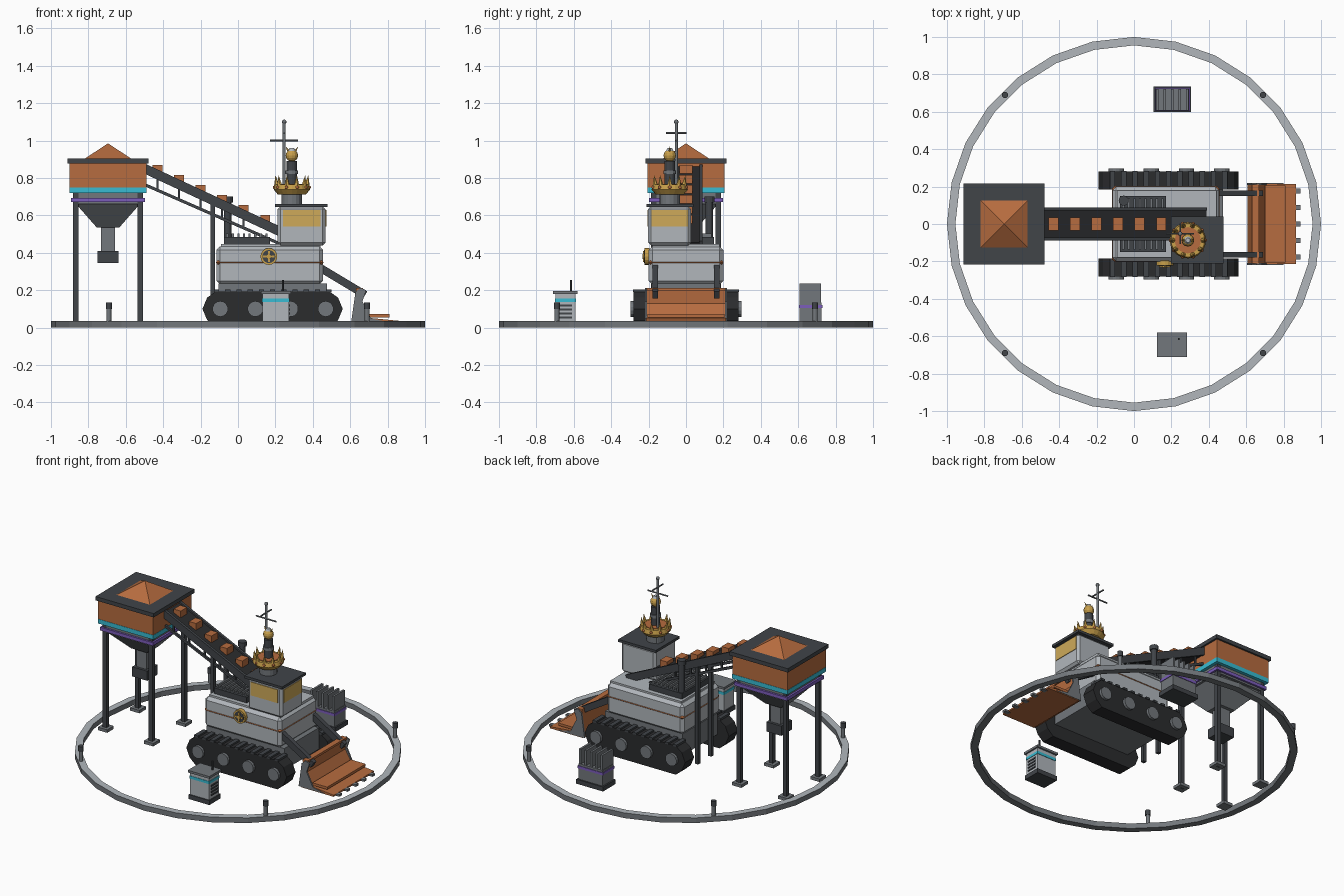
import bpy, bmesh, math
from mathutils import Matrix, Vector

if "Cube" in bpy.data.objects:
    bpy.data.objects.remove(bpy.data.objects["Cube"], do_unlink=True)


def material(name, r, g, b):
    m = bpy.data.materials.new(name)
    m.use_nodes = True
    m.diffuse_color = (r, g, b, 1)
    m.node_tree.nodes["Principled BSDF"].inputs["Base Color"].default_value = (r, g, b, 1)
    return m


LIGHT = material("light grey paint", .44, .47, .50)
STEEL = material("mid grey steel", .17, .185, .20)
DARK = material("charcoal steel", .052, .058, .066)
RUBBER = material("black rubber", .024, .025, .027)
COPPER = material("copper orange", .47, .15, .05)
GOLD = material("gold", .58, .35, .07)
AMBER = material("amber glass", .62, .40, .10)
CYAN = material("cyan band", .04, .50, .65)
PURPLE = material("purple band", .20, .11, .50)


def finish(name, bm, *mats, bevel=0):
    bmesh.ops.recalc_face_normals(bm, faces=bm.faces)
    me = bpy.data.meshes.new(name)
    bm.to_mesh(me)
    bm.free()
    for m in mats:
        me.materials.append(m)
    ob = bpy.data.objects.new(name, me)
    bpy.context.collection.objects.link(ob)
    if bevel:
        mod = ob.modifiers.new("bevel", "BEVEL")
        mod.width = bevel
        mod.segments = 1
    return ob


def box(name, mat, x, y, z, bevel=0):
    """Box from its ranges along the three axes."""
    bm = bmesh.new()
    mid = [(a + b) / 2 for a, b in (x, y, z)]
    size = [b - a for a, b in (x, y, z)]
    bmesh.ops.create_cube(bm, size=1, matrix=Matrix.Translation(mid) @ Matrix.Diagonal((*size, 1)))
    return finish(name, bm, mat, bevel=bevel)


def block(name, mat, cx, cy, half, z0, z1, half_top=None):
    """Square block or tapered frustum."""
    bm = bmesh.new()
    top = half if half_top is None else half_top
    s = math.sqrt(2)
    bmesh.ops.create_cone(bm, cap_ends=True, segments=4, radius1=half * s, radius2=top * s, depth=z1 - z0,
                          matrix=Matrix.Translation((cx, cy, (z0 + z1) / 2)) @ Matrix.Rotation(math.pi / 4, 4, "Z"))
    return finish(name, bm, mat)


def rod(name, mat, p, q, r, r2=None, sides=12):
    """Cylinder or cone between two points."""
    p, q = Vector(p), Vector(q)
    rot = (q - p).to_track_quat("Z", "Y").to_matrix().to_4x4()
    bm = bmesh.new()
    bmesh.ops.create_cone(bm, cap_ends=True, segments=sides, radius1=r, radius2=r if r2 is None else r2,
                          depth=(q - p).length, matrix=Matrix.Translation((p + q) / 2) @ rot)
    return finish(name, bm, mat)


def beam(name, mat, p, q, wide, tall):
    """Rectangular bar between two points."""
    p, q = Vector(p), Vector(q)
    rot = (q - p).to_track_quat("X", "Z").to_matrix().to_4x4()
    bm = bmesh.new()
    bmesh.ops.create_cube(bm, size=1, matrix=Matrix.Translation((p + q) / 2) @ rot
                          @ Matrix.Diagonal(((q - p).length, wide, tall, 1)))
    return finish(name, bm, mat)


def prism(name, mat, outline, y0, y1):
    """Side outline in x, z carried across y."""
    bm = bmesh.new()
    f = bm.faces.new([bm.verts.new((x, y0, z)) for x, z in outline])
    ext = bmesh.ops.extrude_face_region(bm, geom=[f])["geom"]
    bmesh.ops.translate(bm, vec=(0, y1 - y0, 0), verts=[v for v in ext if isinstance(v, bmesh.types.BMVert)])
    return finish(name, bm, mat)


def ball(name, mat, c, r):
    bm = bmesh.new()
    bmesh.ops.create_uvsphere(bm, u_segments=12, v_segments=8, radius=r, matrix=Matrix.Translation(c))
    return finish(name, bm, mat)


# Perimeter ring: light top, steel sides
bm = bmesh.new()
N = 28
loops = [[bm.verts.new((r * math.sin(i * math.tau / N), r * math.cos(i * math.tau / N), z)) for i in range(N)]
         for r, z in ((1, 0), (1, .035), (.955, .035), (.955, 0))]
for k in range(4):
    for i in range(N):
        a, b, j = loops[k], loops[(k + 1) % 4], (i + 1) % N
        bm.faces.new((a[i], a[j], b[j], b[i])).material_index = 1 if k == 1 else 0
finish("perimeter_ring", bm, STEEL, LIGHT)
for sx in (-1, 1):
    for sy in (-1, 1):
        x, y = sx * .69, sy * .69
        rod("ring_post", STEEL, (x, y, .03), (x, y, .10), .013)
        rod("ring_post_cap", DARK, (x, y, .10), (x, y, .135), .017)

# Hopper tower
HX = -.695
block("hopper_bin", COPPER, HX, 0, .205, .75, .877)
block("hopper_lid", DARK, HX, 0, .217, .877, .903)
block("ore_heap", COPPER, HX, 0, .125, .903, .985, 0)
block("hopper_cyan_band", CYAN, HX, 0, .207, .72, .75)
block("hopper_collar", STEEL, HX, 0, .185, .66, .72)
block("hopper_purple_band", PURPLE, HX, 0, .198, .672, .694)
block("hopper_funnel", STEEL, HX, 0, .06, .535, .66, .17)
block("hopper_chute", STEEL, HX, 0, .038, .41, .535)
block("chute_gate", DARK, HX, 0, .056, .345, .41)
for sx in (-1, 1):
    for sy in (-1, 1):
        x, y = HX + sx * .172, sy * .172
        block("hopper_leg", DARK, x, y, .014, 0, .72)
        block("hopper_foot", STEEL, x, y, .035, 0, .02)

# Conveyor with ore pieces and truss


def belt_z(x):
    return .84 - .465 * (x + .43)


x0, x1 = -.5, .38
beam("conveyor_bed", RUBBER, (x0, 0, belt_z(x0) - .025), (x1, 0, belt_z(x1) - .025), .15, .035)
for s in (-1, 1):
    beam("conveyor_rail", DARK, (x0, s * .08, belt_z(x0) - .022), (x1, s * .08, belt_z(x1) - .022), .018, .05)
    beam("truss_chord", DARK, (x0, s * .07, .765), (.22, s * .07, .45), .014, .016)
    for i in range(5):
        x = -.43 + i * .115
        box("truss_strut", DARK, (x - .006, x + .006), (s * .07 - .006, s * .07 + .006),
            (.765 - .4375 * (x - x0), belt_z(x) - .03))
    box("conveyor_leg", DARK, (-.148, -.124), (s * .07 - .012, s * .07 + .012), (0, .66))
for i in range(6):
    x = -.43 + i * .115
    box("ore_piece", COPPER, (x - .026, x + .026), (-.034, .034), (belt_z(x) - .015, belt_z(x) + .03))

# Crawler tracks
half_track = [(-.19, .1), (-.165, .16), (-.12, .193), (.49, .193), (.535, .16), (.56, .1)]
outline = half_track + [(x, .2 - z) for x, z in reversed(half_track[1:-1])]
outline = [(x, max(z, 0) if z > .01 else 0) for x, z in outline]
for s in (-1, 1):
    prism("track", RUBBER, outline, s * .185, s * .28)
    for i in range(11):
        x = -.115 + i * .06
        box("track_pad", DARK, (x - .014, x + .014), tuple(sorted((s * .185, s * .284))), (.19, .204))
    for i in range(4):
        x = -.095 + i * .188
        rod("road_wheel", STEEL, (x, s * .27, .1), (x, s * .298, .1), .042, sides=14)

# Hull
box("chassis", STEEL, (-.105, .475), (-.185, .185), (.09, .235))
box("hull", LIGHT, (-.115, .455), (-.2, .2), (.23, .435), bevel=.02)
box("hull_stripe", COPPER, (-.118, .458), (-.203, .203), (.332, .364), bevel=.018)
box("deck", LIGHT, (-.09, .44), (-.18, .18), (.43, .447))

# Engine grille and exhaust
box("engine_cover", DARK, (-.075, .17), (-.15, .15), (.445, .485))
for i in range(8):
    x = -.058 + i * .03
    box("grille_bar", STEEL, (x - .006, x + .006), (-.135, .135), (.485, .503))
rod("exhaust", DARK, (-.055, .125, .48), (-.055, .125, .68), .02)
rod("exhaust_cap", DARK, (-.055, .125, .67), (-.055, .125, .70), .027)

# Side gear badge
rod("badge_rim", GOLD, (.165, -.195, .38), (.165, -.222, .38), .045, sides=16)
rod("badge_face", DARK, (.165, -.21, .38), (.165, -.224, .38), .035, sides=16)
box("badge_bar", GOLD, (.135, .195), (-.229, -.21), (.375, .385))
box("badge_bar", GOLD, (.16, .17), (-.229, -.21), (.35, .41))
rod("badge_hub", GOLD, (.165, -.21, .38), (.165, -.233, .38), .014)

# Cab
box("cab", LIGHT, (.212, .468), (-.203, .027), (.44, .648), bevel=.015)
box("cab_roof", DARK, (.197, .478), (-.212, .04), (.645, .662))
box("front_window", AMBER, (.24, .44), (-.207, -.2), (.54, .63))
box("side_window", AMBER, (.465, .472), (-.185, .01), (.54, .63))

# Crown turret
TX, TY = .288, -.087
rod("turret_neck", STEEL, (TX, TY, .66), (TX, TY, .72), .055, sides=16)
rod("crown_bowl", GOLD, (TX, TY, .712), (TX, TY, .738), .075, .097, sides=20)
rod("crown_band", GOLD, (TX, TY, .738), (TX, TY, .765), .097, .09, sides=20)
rod("crown_inlay", COPPER, (TX, TY, .76), (TX, TY, .769), .07, sides=20)
for i in range(10):
    a = i * math.tau / 10
    c, s = math.cos(a), math.sin(a)
    rod("crown_spike", GOLD, (TX + .08 * c, TY + .08 * s, .755), (TX + .088 * c, TY + .088 * s, .815), .016, 0, 6)
    ball("crown_stud", COPPER, (TX + .093 * c, TY + .093 * s, .75), .009)
rod("turret_pillar", DARK, (TX, TY, .76), (TX, TY, .89), .028)
rod("pillar_collar", STEEL, (TX, TY, .82), (TX, TY, .84), .034)
ball("beacon", GOLD, (TX, TY, .92), .033)
rod("beacon_cap", LIGHT, (TX, TY, .935), (TX, TY, .96), .026, .012)
for s in (-1, 1):
    rod("beacon_horn", GOLD, (TX + s * .015, TY, .94), (TX + s * .034, TY, .968), .008, 0, 6)

# Mast
MX, MY = .247, -.052
rod("mast", STEEL, (MX, MY, .66), (MX, MY, 1.095), .008)
ball("mast_ball", STEEL, (MX, MY, 1.1), .012)
rod("crossbar", STEEL, (MX - .075, MY, 1.0), (MX + .075, MY, 1.0), .005, sides=8)
rod("crossbar", STEEL, (MX, MY - .055, 1.04), (MX, MY + .055, 1.04), .005, sides=8)

# Loader arms and bucket
for s in (-1, 1):
    beam("loader_arm", DARK, (.43, s * .165, .325), (.68, s * .165, .175), .03, .042)
    prism("bucket_cheek", STEEL, [(.605, .03), (.628, .19), (.655, .213), (.685, .2), (.665, .14), (.71, .05), (.8, .03)],
          s * .208, s * .218)
prism("bucket_back", COPPER, [(.607, .03), (.632, .2), (.66, .2), (.655, .13), (.7, .055), (.7, .03)], -.21, .21)
box("bucket_top_edge", COPPER, (.63, .668), (-.21, .21), (.198, .213))
prism("bucket_floor", COPPER, [(.62, .025), (.865, .025), (.865, .036), (.7, .052), (.62, .052)], -.215, .215)
box("bucket_load", COPPER, (.7, .81), (-.205, .205), (.055, .072))
for i in range(5):
    y = -.176 + i * .088
    box("bucket_tooth", STEEL, (.85, .89), (y - .013, y + .013), (.022, .036))

# Power cabinet
box("cabinet_base", DARK, (.125, .28), (-.705, -.585), (0, .03))
box("cabinet", LIGHT, (.132, .273), (-.698, -.592), (.03, .18))
box("cabinet_top", STEEL, (.122, .283), (-.71, -.58), (.18, .195))
box("cabinet_band", CYAN, (.129, .276), (-.701, -.589), (.138, .156))
for i in range(4):
    box("cabinet_vent", DARK, (.27, .278), (-.68, -.61), (.05 + i * .021, .06 + i * .021))
rod("cabinet_aerial", DARK, (.24, -.615, .19), (.24, -.615, .255), .006, sides=8)

# Cooling unit
box("cooler_base", DARK, (.105, .305), (.6, .735), (0, .03))
box("cooler", STEEL, (.115, .295), (.607, .725), (.03, .135))
box("cooler_band", PURPLE, (.111, .299), (.603, .729), (.104, .121))
for i in range(5):
    x = .125 + i * .04
    box("cooler_fin", STEEL, (x - .007, x + .007), (.607, .722), (.13, .235))
